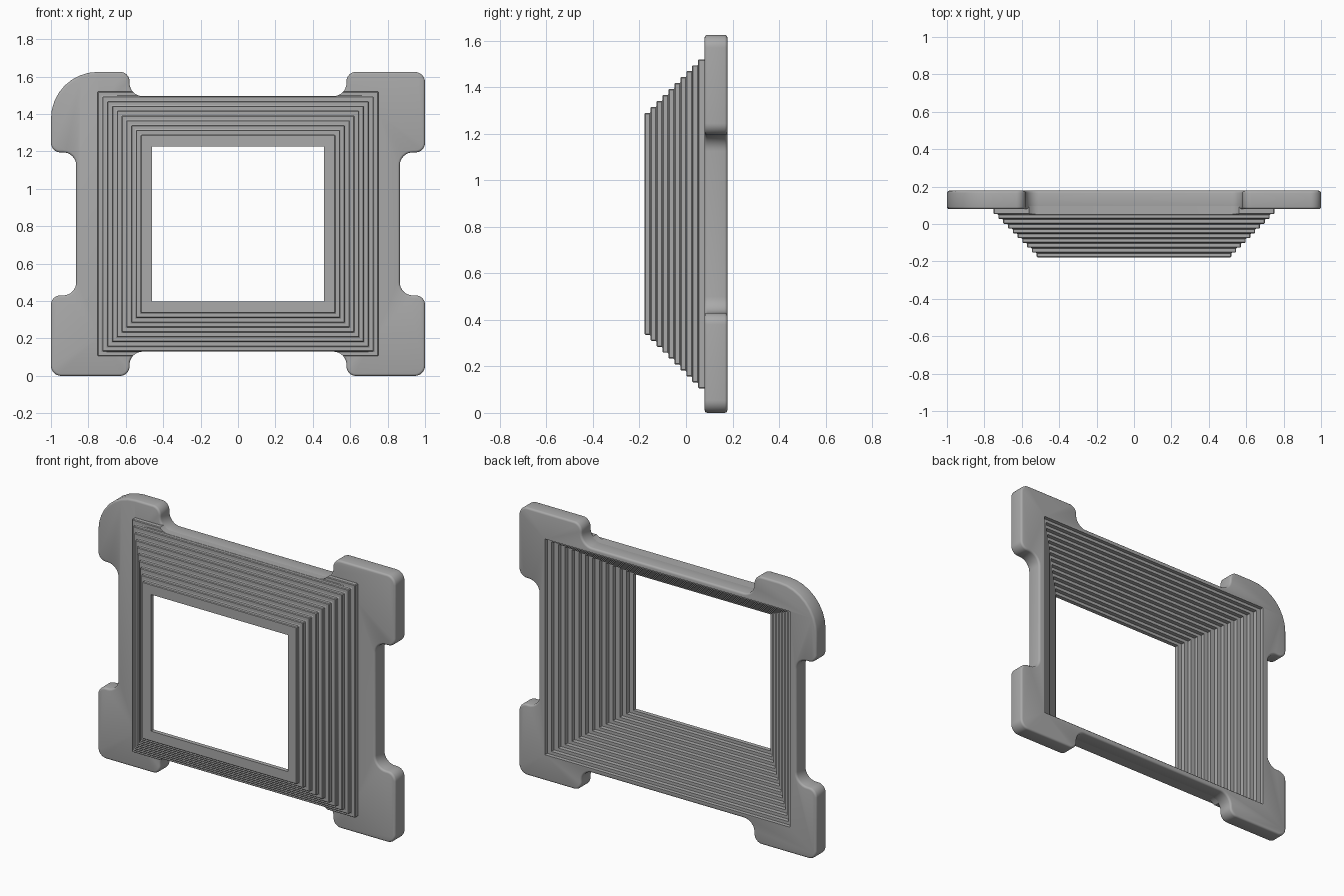
import bpy, bmesh, math
from mathutils import Vector

if "Cube" in bpy.data.objects:
    bpy.data.objects.remove(bpy.data.objects["Cube"])

CENTRE_Z = 0.8125
STEP = 0.0256
FRONT = -0.178
PLATE_FRONT, PLATE_BACK = 0.08, 0.178

grey = bpy.data.materials.new("mid grey")
grey.use_nodes = True
colour = (0.4, 0.4, 0.4, 1)
grey.diffuse_color = colour
grey.node_tree.nodes["Principled BSDF"].inputs["Base Color"].default_value = colour


def loft(name, loops):
    """Closed solid through a list of matching vertex loops."""
    bm = bmesh.new()
    rings = [[bm.verts.new(p) for p in loop] for loop in loops]
    for a, b in zip(rings, rings[1:]):
        for i in range(len(a)):
            j = (i + 1) % len(a)
            bm.faces.new((a[i], a[j], b[j], b[i]))
    bm.faces.new(rings[0])
    bm.faces.new(rings[-1])
    bmesh.ops.recalc_face_normals(bm, faces=bm.faces)
    mesh = bpy.data.meshes.new(name)
    bm.to_mesh(mesh)
    bm.free()
    mesh.materials.append(grey)
    obj = bpy.data.objects.new(name, mesh)
    bpy.context.collection.objects.link(obj)
    return obj


def stepped_block(name, layers):
    """Stack of rectangular layers: (half width, half height, y start, y end)."""
    loops = []
    for w, h, y0, y1 in layers:
        for y in (y0, y1):
            loops.append([(sx * w, y, CENTRE_Z + sz * h)
                          for sx, sz in ((1, 1), (-1, 1), (-1, -1), (1, -1))])
    return loft(name, loops)


def fillet(points, segments=8):
    """Round each right-angled corner (x, z, radius) of an outline."""
    out = []
    for i, (x, z, r) in enumerate(points):
        p = Vector((x, z))
        a = (Vector(points[i - 1][:2]) - p).normalized()
        b = (Vector(points[(i + 1) % len(points)][:2]) - p).normalized()
        for k in range(segments + 1):
            t = math.pi / 2 * k / segments
            out.append(p + r * (a * (1 - math.sin(t)) + b * (1 - math.cos(t))))
    return out


def prism(name, y0, y1):
    return loft(name, [[(p.x, y, CENTRE_Z + p.y) for p in outline] for y in (y0, y1)])


def bevel(obj, width, segments):
    m = obj.modifiers.new("edge", "BEVEL")
    m.width, m.segments = width, segments
    m.limit_method, m.angle_limit = "ANGLE", math.radians(40)


def boolean(obj, cutter, operation):
    m = obj.modifiers.new("cut", "BOOLEAN")
    m.object, m.operation, m.solver = cutter, operation, "EXACT"
    cutter.hide_render = True


def bake(obj):
    bpy.context.view_layer.update()
    graph = bpy.context.evaluated_depsgraph_get()
    mesh = bpy.data.meshes.new_from_object(obj.evaluated_get(graph))
    obj.modifiers.clear()
    obj.data = mesh


# Plate outline: one notched quarter mirrored four ways, one corner more rounded
quarter = [(0.865, 0.3825, 0.07), (1, 0.3825, 0.05), (1, 0.8125, 0.055),
           (0.58, 0.8125, 0.05), (0.58, 0.683, 0.07)]
corners = []
for sx, sz in ((1, 1), (-1, 1), (-1, -1), (1, -1)):
    pts = quarter if sx * sz > 0 else quarter[::-1]
    for x, z, r in pts:
        big = (sx, sz) == (-1, 1) and x == 1 and z == 0.8125
        corners.append((sx * x, sz * z, 0.25 if big else r))
outline = fillet(corners)

# Stepped opening running through the whole part, wider at the back
opening_layers = []
for i in range(14):
    y0 = -0.3 if i == 0 else FRONT + STEP * i
    y1 = 0.3 if i == 13 else FRONT + STEP * (i + 1)
    opening_layers.append((0.46 + 0.028 * i, 0.415 + 0.0185 * i, y0, y1))
opening = stepped_block("opening_cutter", opening_layers)

# Stepped hood in front of the plate, its last layer trimmed by the notches
hood_layers = []
for i in range(10):
    y0 = FRONT + STEP * i
    y1 = PLATE_FRONT + 0.015 if i == 9 else y0 + STEP
    hood_layers.append((0.52 + STEP * i, 0.477 + STEP * i, y0, y1))
hood = stepped_block("stepped_hood", hood_layers)
trim = prism("trim_cutter", -0.4, 0.4)
bevel(hood, 0.004, 1)
boolean(hood, trim, "INTERSECT")
boolean(hood, opening, "DIFFERENCE")

# Mounting plate with softened rims
plate = prism("mounting_plate", PLATE_FRONT, PLATE_BACK)
bevel(plate, 0.012, 3)
boolean(plate, opening, "DIFFERENCE")

for obj in (hood, plate):
    bake(obj)
for cutter in (opening, trim):
    bpy.data.objects.remove(cutter)

# Smooth curves, sharp edges
for obj in (hood, plate):
    bpy.ops.object.select_all(action="DESELECT")
    obj.select_set(True)
    bpy.context.view_layer.objects.active = obj
    bpy.ops.object.shade_smooth_by_angle(angle=math.radians(35))
